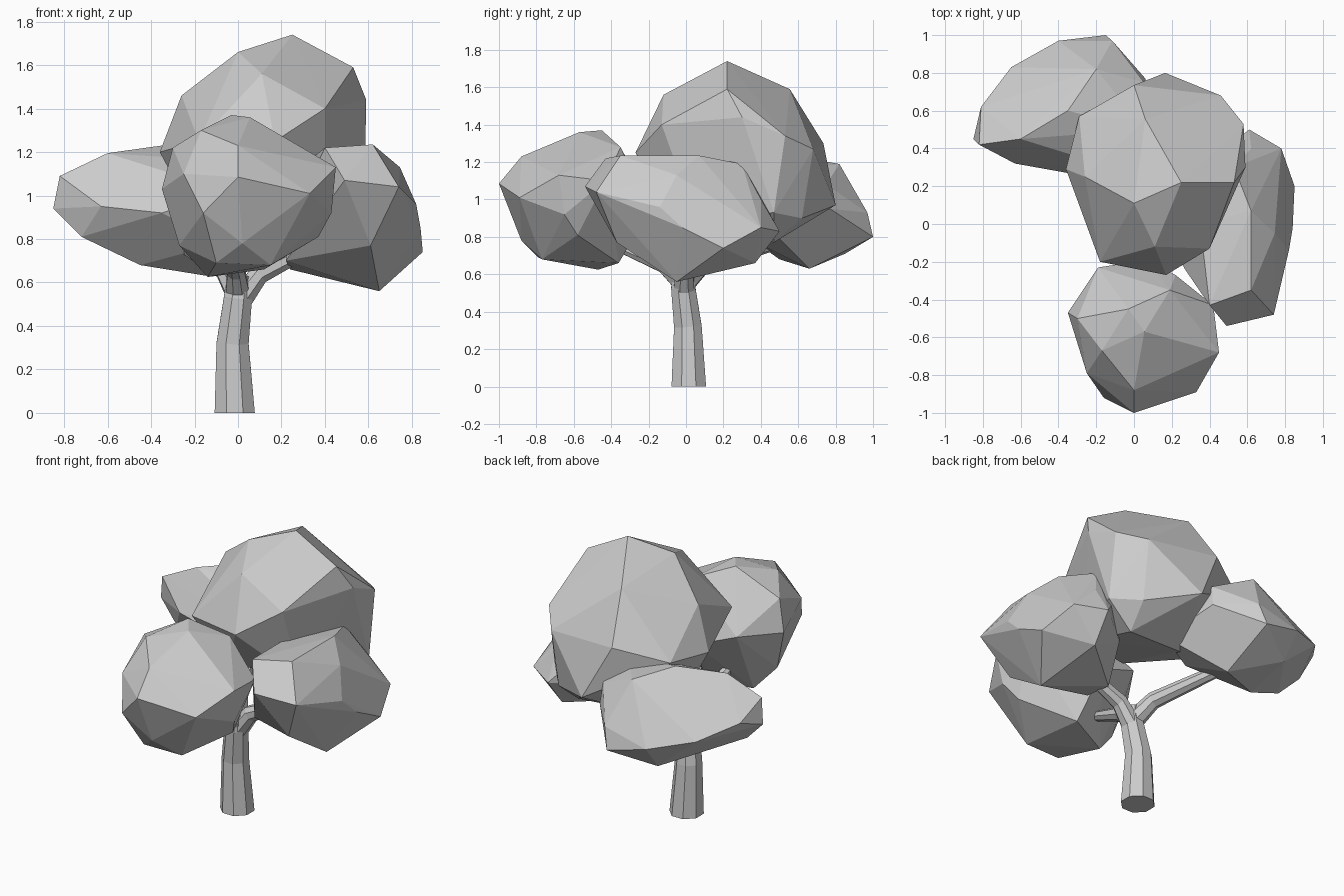
import bpy, bmesh
from math import cos, sin, pi
from mathutils import Vector


def finish(bm, name):
    bmesh.ops.recalc_face_normals(bm, faces=bm.faces)
    mesh = bpy.data.meshes.new(name)
    bm.to_mesh(mesh)
    bm.free()
    bpy.context.collection.objects.link(bpy.data.objects.new(name, mesh))


def foliage(name, points):
    """Faceted leaf clump: convex hull around a few corner points."""
    bm = bmesh.new()
    verts = [bm.verts.new(p) for p in points]
    bmesh.ops.convex_hull(bm, input=verts)
    bmesh.ops.delete(bm, geom=[v for v in bm.verts if not v.link_faces], context='VERTS')
    finish(bm, name)


def limb(name, path, sides=8):
    """Tapered tube through (x, y, z, radius) stations."""
    bm = bmesh.new()
    pts = [Vector(p[:3]) for p in path]
    rings = []
    for i, p in enumerate(pts):
        d = pts[min(i + 1, len(pts) - 1)] - pts[max(i - 1, 0)]
        if p.z == 0:
            d = Vector((0, 0, 1))
        q = Vector((0, 0, 1)).rotation_difference(d)
        r = path[i][3]
        rings.append([bm.verts.new(p + q @ Vector((r * cos(a), r * sin(a), 0)))
                      for a in [2 * pi * (k + .5) / sides for k in range(sides)]])
    for a, b in zip(rings, rings[1:]):
        for k in range(sides):
            n = (k + 1) % sides
            bm.faces.new((a[k], a[n], b[n], b[k]))
    bm.faces.new(rings[0])
    bm.faces.new(rings[-1])
    finish(bm, name)


# Trunk and branches
limb("trunk", [(-.015, .015, 0, .1), (-.025, .01, .32, .08), (.0, -.015, .53, .07), (.01, -.01, .63, .06)])
limb("front_branch", [(0, -.01, .55, .06), (-.01, -.12, .65, .045), (-.03, -.36, .75, .03)])
limb("right_branch", [(.01, -.01, .52, .06), (.1, -.01, .64, .05), (.32, -.02, .75, .035)])
limb("left_branch", [(0, -.01, .55, .06), (-.06, .1, .66, .05), (-.25, .5, .77, .035)])

# Tall central crown
foliage("top_foliage", [
    (.25, .22, 1.74), (0, .11, 1.66), (.53, .22, 1.59), (.11, -.12, 1.56),
    (.4, -.13, 1.4), (.17, -.27, 1.25), (-.18, -.2, 1.25), (-.26, .25, 1.46),
    (-.36, .29, 1.2), (-.29, .57, 1.22), (.06, .555, 1.59), (0, .735, 1.3),
    (.165, .8, .97), (.46, .68, 1.27), (.58, .53, 1.34), (.59, .3, 1.44),
    (.58, .47, .93), (.45, .62, .9), (.42, .47, .77), (.05, .45, .79),
    (-.2, .3, .9), (.4, .05, .9), (0, -.1, .97)])

# Round clump at the front
foliage("front_foliage", [
    (-.03, -.45, 1.37), (.055, -.57, 1.36), (.19, -.35, 1.28), (-.17, -.67, 1.3),
    (.32, -.65, 1.2), (0, -.88, 1.23), (0, -1, 1.085), (.33, -.89, 1.01),
    (.45, -.68, 1.13), (.42, -.43, 1.1), (.43, -.65, .92), (-.3, -.5, 1.22),
    (-.35, -.47, 1.03), (-.25, -.79, 1.1), (-.16, -.92, .92), (.02, -.88, .78),
    (.15, -.77, .68), (-.1, -.79, .69), (.12, -.36, .66), (-.14, -.47, .625),
    (-.27, -.52, .77), (-.19, -.23, 1.05), (.07, -.19, .95), (.22, -.27, 1.1),
    (.37, -.58, .81)])

# Flattened clump at the back left
foliage("left_foliage", [
    (-.82, .42, 1.09), (-.85, .45, .94), (-.72, .42, .81), (-.81, .62, 1.0),
    (-.6, .45, 1.195), (-.35, .6, 1.23), (-.35, .27, .92), (-.63, .32, .95),
    (-.65, .83, .92), (-.4, .97, .86), (-.15, 1, .8), (-.115, .97, .93),
    (-.2, .82, 1.19), (.06, .77, .95), (.05, .75, 1.08), (-.45, .5, .68),
    (-.14, .66, .63), (-.4, .85, .71), (.13, .43, .86), (-.08, .36, .78),
    (-.05, .28, 1.02), (.05, .5, 1.15)])

# Long clump on the right
foliage("right_foliage", [
    (.49, -.54, 1.07), (.74, -.48, 1.04), (.4, -.43, 1.22), (.62, -.35, 1.235),
    (.62, .07, 1.235), (.745, -.05, 1.13), (.53, .3, 1.19), (.62, .4, 1.0),
    (.78, .4, .85), (.61, .5, .83), (.85, .2, .74), (.84, -.02, .85),
    (.82, -.14, .96), (.61, -.37, .77), (.65, -.05, .56), (.24, .06, .66),
    (.6, .37, .66), (.36, .3, .8), (.27, -.24, .95), (.35, 0, 1.18),
    (.22, -.15, .7), (.42, .35, 1.05)])
